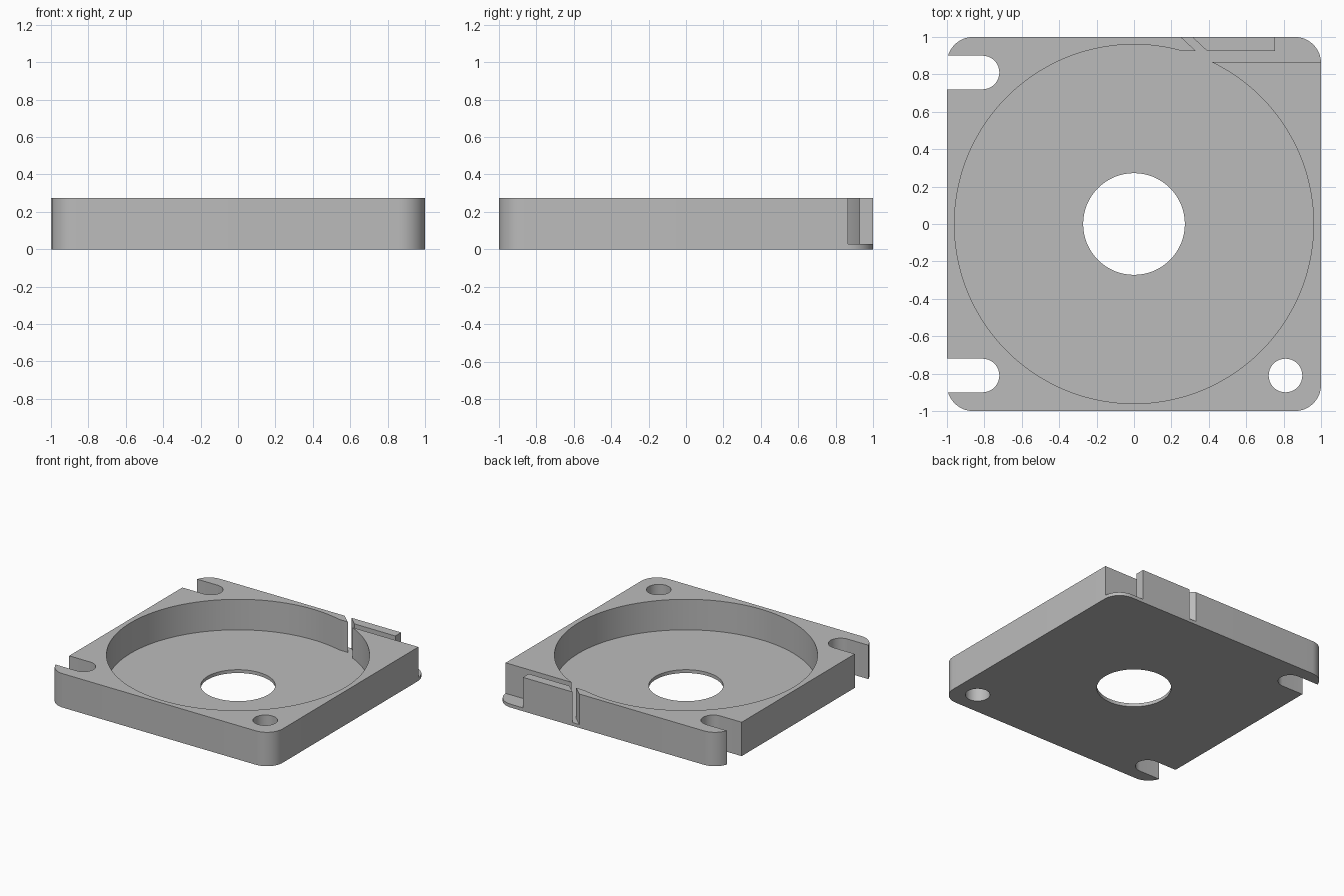
import bpy, bmesh
from math import cos, sin, pi, radians

if "Cube" in bpy.data.objects:
    bpy.data.objects.remove(bpy.data.objects["Cube"])

HEIGHT, FLOOR = 0.273, 0.027
LOW, HIGH = -0.1, HEIGHT + 0.1

grey = bpy.data.materials.new("light_grey")
grey.use_nodes = True
colour = (0.5, 0.5, 0.5, 1)
grey.diffuse_color = colour
grey.node_tree.nodes["Principled BSDF"].inputs["Base Color"].default_value = colour


def arc(cx, cy, r, start, end, steps):
    """Points along an arc, angles in degrees."""
    angles = [radians(start + (end - start) * i / steps) for i in range(steps + 1)]
    return [(cx + r * cos(a), cy + r * sin(a)) for a in angles]


def circle(cx, cy, r, steps):
    return arc(cx, cy, r, 0, 360, steps)[:-1]


def prism(name, outline, bottom, top):
    """Extrude a counter-clockwise outline between two heights."""
    bm = bmesh.new()
    face = bm.faces.new([bm.verts.new((x, y, bottom)) for x, y in outline])
    result = bmesh.ops.extrude_face_region(bm, geom=[face])
    verts = [v for v in result["geom"] if isinstance(v, bmesh.types.BMVert)]
    bmesh.ops.translate(bm, verts=verts, vec=(0, 0, top - bottom))
    bmesh.ops.recalc_face_normals(bm, faces=bm.faces)
    mesh = bpy.data.meshes.new(name)
    bm.to_mesh(mesh)
    bm.free()
    mesh.materials.append(grey)
    obj = bpy.data.objects.new(name, mesh)
    bpy.context.collection.objects.link(obj)
    return obj


# Square housing with rounded corners
R = 0.14
C = 1 - R
outline = []
for i, (sx, sy) in enumerate([(1, 1), (-1, 1), (-1, -1), (1, -1)]):
    outline += arc(sx * C, sy * C, R, i * 90, i * 90 + 90, 12)
housing = prism("housing", outline, 0, HEIGHT)

cutters = [
    # Round chamber and the hole in its floor
    prism("chamber_cutter", circle(0, 0, 0.96, 128), FLOOR, HIGH),
    prism("centre_hole_cutter", circle(0, 0, 0.272, 64), LOW, HIGH),
    # Mounting hole
    prism("mount_hole_cutter", circle(0.81, -0.81, 0.09, 32), LOW, HIGH),
    # Outlet channel, open corner and slanted slit, leaving a thin rear strip
    prism("outlet_cutter", [
        (0.2, 0.867), (1.1, 0.867), (1.1, 1.1), (0.753, 1.1), (0.753, 0.926),
        (0.39, 0.926), (0.203, 1.1), (0.143, 1.1), (0.33, 0.926), (0.2, 0.926),
    ], FLOOR, HIGH),
]
# Open mounting slots on the right side
for name, y in (("rear", 0.81), ("front", -0.81)):
    slot = [(-1.1, y - 0.09)] + arc(-0.81, y, 0.09, -90, 90, 16) + [(-1.1, y + 0.09)]
    cutters.append(prism(name + "_slot_cutter", slot, LOW, HIGH))

# Cut everything out and tidy up
bpy.ops.object.select_all(action="DESELECT")
bpy.context.view_layer.objects.active = housing
housing.select_set(True)
for cutter in cutters:
    cutter.hide_render = True
    mod = housing.modifiers.new(cutter.name, "BOOLEAN")
    mod.operation = "DIFFERENCE"
    mod.solver = "EXACT"
    mod.object = cutter
    bpy.ops.object.modifier_apply(modifier=mod.name)
    bpy.data.objects.remove(cutter)

bpy.ops.object.shade_smooth_by_angle(angle=radians(30))
